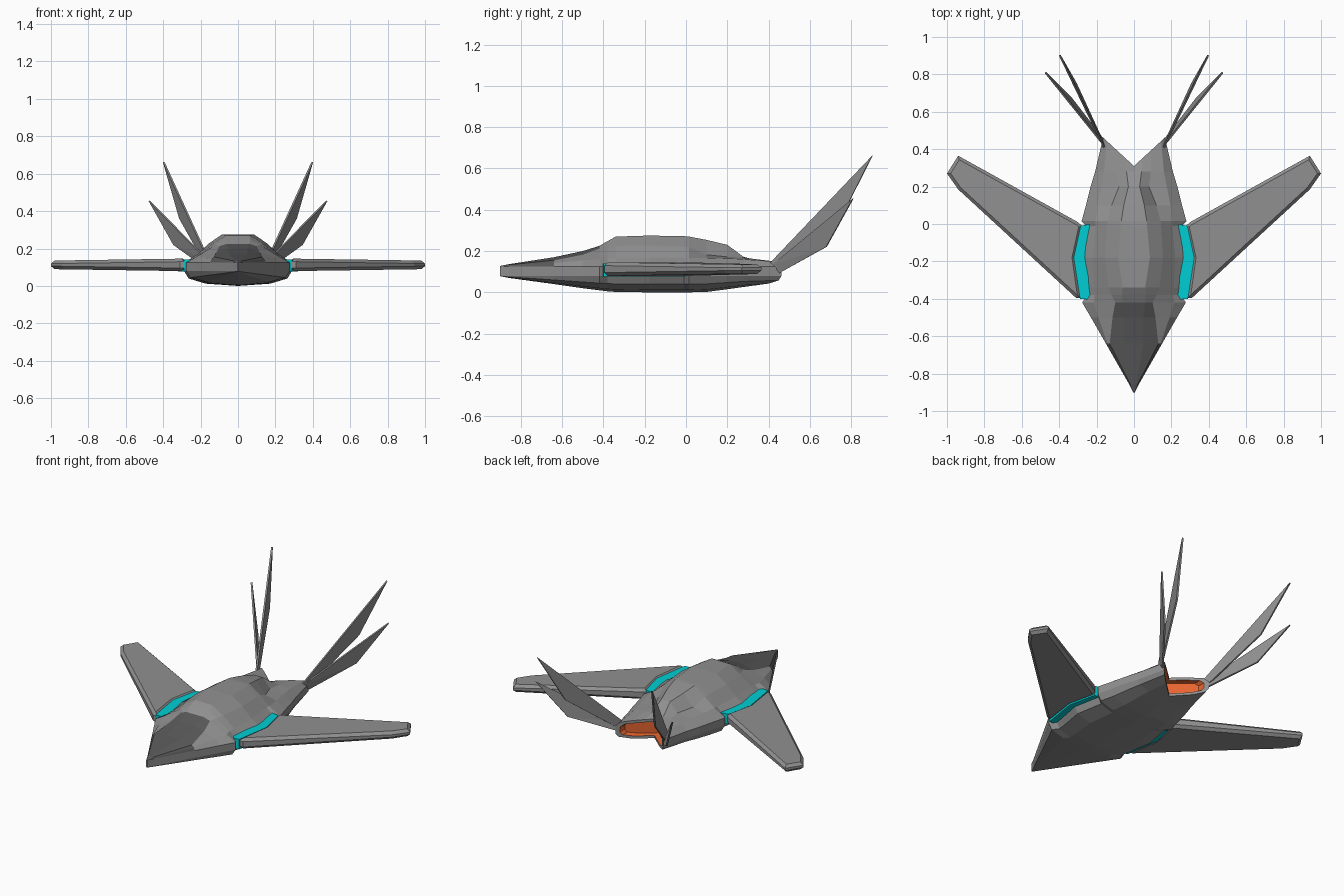
import bpy
import bmesh
from mathutils import Vector

cube = bpy.data.objects.get("Cube")
if cube:
    bpy.data.objects.remove(cube, do_unlink=True)


def make_material(name, rgb):
    mat = bpy.data.materials.new(name)
    mat.use_nodes = True
    color = (*rgb, 1.0)
    mat.diffuse_color = color
    mat.node_tree.nodes["Principled BSDF"].inputs["Base Color"].default_value = color
    return mat


HULL = make_material("hull grey", (0.28, 0.28, 0.28))
NOSE = make_material("dark grey glazing", (0.10, 0.10, 0.10))
GLOW = make_material("cyan glow", (0.0, 0.62, 0.66))
ENGINE = make_material("engine orange", (0.80, 0.13, 0.03))


def finish(bm, name, materials):
    """Turn a half-model bmesh into an object mirrored across x."""
    bmesh.ops.recalc_face_normals(bm, faces=bm.faces)
    mesh = bpy.data.meshes.new(name)
    bm.to_mesh(mesh)
    bm.free()
    for mat in materials:
        mesh.materials.append(mat)
    obj = bpy.data.objects.new(name, mesh)
    bpy.context.collection.objects.link(obj)
    mirror = obj.modifiers.new("Mirror", 'MIRROR')
    mirror.use_axis[0] = True
    mirror.merge_threshold = 0.0005
    return obj


# Hull stations: y, half width, belly z, shoulder x/z, dome side x/z, dome top x/z
STATIONS = [
    (-0.90, .004, .078, .003, .125, .002, .127, .001, .128),
    (-0.86, .024, .070, .022, .128, .018, .133, .010, .136),
    (-0.64, .150, .040, .142, .142, .130, .155, .050, .170),
    (-0.50, .230, .020, .190, .155, .115, .182, .050, .200),
    (-0.42, .277, .010, .215, .160, .100, .212, .060, .225),
    (-0.38, .252, .005, .210, .163, .120, .220, .065, .248),
    (-0.34, .258, .002, .212, .165, .135, .225, .060, .270),
    (-0.18, .288, .000, .220, .167, .155, .228, .085, .275),
    (-0.01, .255, .000, .205, .167, .145, .222, .070, .272),
    (0.015, .280, .000, .205, .167, .142, .220, .068, .270),
    (0.10, .257, .002, .195, .166, .120, .182, .055, .254),
    (0.20, .232, .015, .175, .164, .080, .172, .030, .230),
    (0.28, .208, .026, .160, .160, .090, .168, .040, .171),
]
EDGE_LOW, EDGE_HIGH = 0.08, 0.125


def section(y, w, zb, sx, sz, dx, dz, tx, tz):
    drop = EDGE_LOW - zb
    return [Vector(p) for p in (
        (0, y, zb), (0.6 * w, y, zb + 0.15 * drop), (0.92 * w, y, zb + 0.5 * drop),
        (w, y, EDGE_LOW), (w, y, EDGE_HIGH), (sx, y, sz), (dx, y, dz),
        (tx, y, tz), (0, y, tz))]


def build_hull():
    rings = [section(*row) for row in STATIONS]
    # Swept tail edge, then a lip and a recessed engine slot
    tail = section(0, .165, .036, .145, .148, .090, .154, .040, .156)
    for p in tail:
        p.y = 0.31 + 0.92 * p.x
    rings.append(tail)
    for depth, sx, sz in ((0.0, 0.88, 0.72), (-0.04, 0.86, 0.68)):
        ring = []
        for p in tail:
            x = p.x * sx
            ring.append(Vector((x, 0.31 + 0.92 * x + depth,
                                0.095 + (p.z - 0.095) * sz)))
        rings.append(ring)

    bm = bmesh.new()
    loops = [[bm.verts.new(p) for p in ring] for ring in rings]
    bm.faces.new(loops[0])
    for i, (a, b) in enumerate(zip(loops, loops[1:])):
        for j in range(len(a) - 1):
            face = bm.faces.new((a[j], a[j + 1], b[j + 1], b[j]))
            # Dark nose and windscreen, orange inside the slot
            if (i < 2 and j >= 4) or (i < 4 and j >= 6):
                face.material_index = 1
            elif i == len(loops) - 2:
                face.material_index = 2
    bm.faces.new(loops[-1]).material_index = 2
    return finish(bm, "hull", (HULL, NOSE, ENGINE))


def build_slab(name, outline, low, high, taper, mat, bevel):
    """Horizontal plate whose thickness shrinks linearly with x."""
    bm = bmesh.new()
    x0 = outline[0][0]
    bottom = [bm.verts.new((x, y, low + taper * (x - x0))) for x, y in outline]
    top = [bm.verts.new((x, y, high - taper * (x - x0))) for x, y in outline]
    caps = [bm.faces.new(bottom), bm.faces.new(top)]
    for i in range(len(outline)):
        k = (i + 1) % len(outline)
        bm.faces.new((bottom[i], bottom[k], top[k], top[i]))
    bmesh.ops.recalc_face_normals(bm, faces=bm.faces)
    if bevel:
        rims = {e for f in caps for e in f.edges}
        bmesh.ops.bevel(bm, geom=list(rims), offset=bevel, segments=1,
                        affect='EDGES', clamp_overlap=True)
    return finish(bm, name, (mat,))


def build_fin(name, points):
    """Thin swept blade: upper root, lower root, kink, tip."""
    bm = bmesh.new()
    root_top, root_low, kink, tip = [bm.verts.new(p) for p in points]
    bm.faces.new((root_top, root_low, kink))
    bm.faces.new((root_top, kink, tip))
    obj = finish(bm, name, (HULL,))
    solid = obj.modifiers.new("Thickness", 'SOLIDIFY')
    solid.thickness = 0.010
    solid.offset = 0
    return obj


build_hull()

# Wings with a chevron root
build_slab("wings", [(.285, -.395), (.315, -.18), (.278, -.01), (.30, .01),
                     (.94, .365), (1.0, .27), (.94, .185), (.31, -.395)],
           .079, .146, .015, HULL, .017)

# Glowing strips between hull and wings
build_slab("glow_strips", [(.22, -.405), (.22, .0), (.262, -.005), (.285, -.01),
                           (.322, -.18), (.288, -.40)],
           .077, .140, 0, GLOW, 0)

# Tail blades
build_fin("upper_tail_fins", [(.160, .41, .145), (.172, .45, .115),
                              (.31, .75, .36), (.397, .903, .662)])
build_fin("lower_tail_fins", [(.160, .42, .135), (.168, .455, .095),
                              (.342, .68, .22), (.474, .81, .455)])
